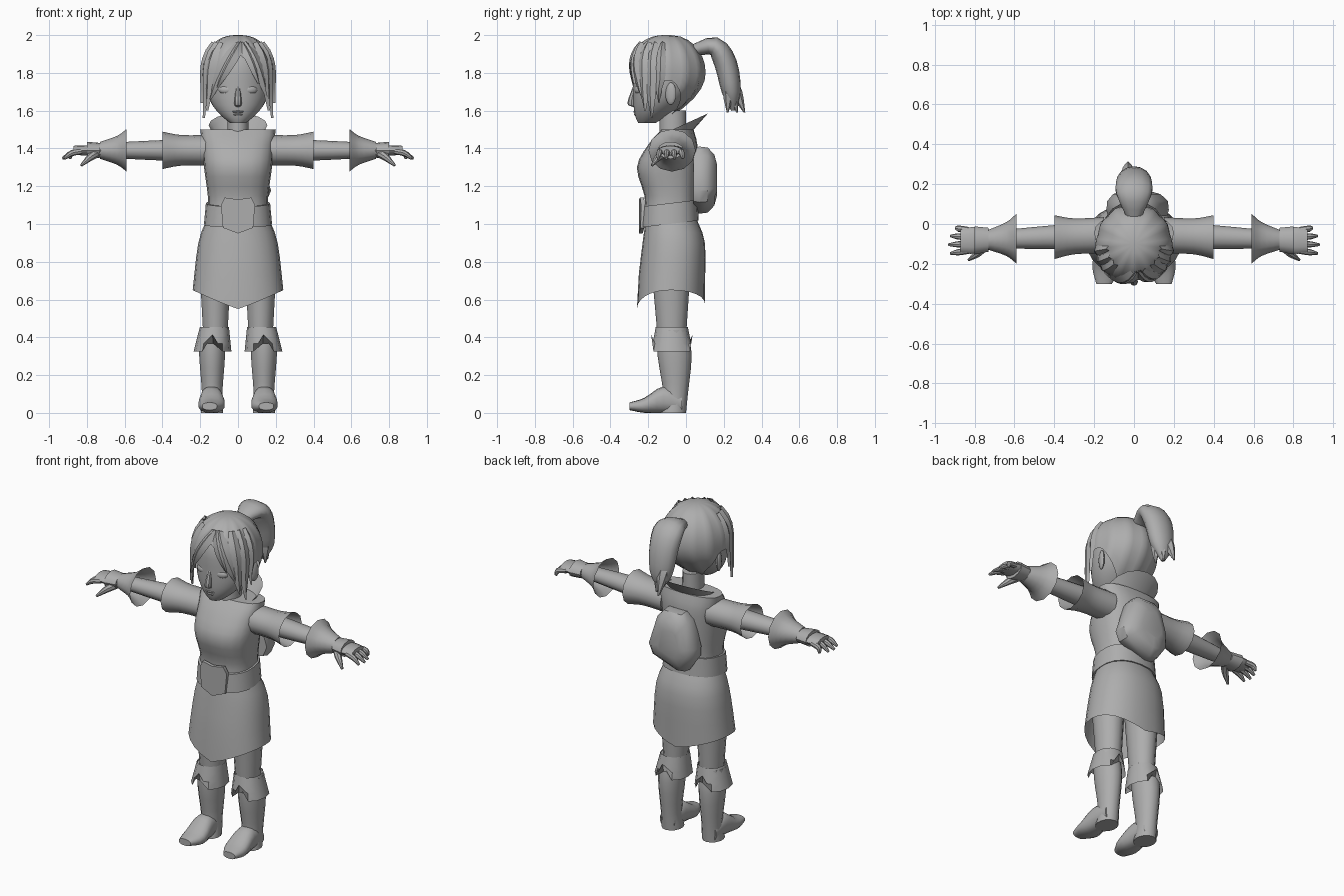
import bpy, bmesh
from math import sin, cos, pi, sqrt, copysign, radians
from mathutils import Vector, Matrix

cube = bpy.data.objects.get("Cube")
if cube:
    bpy.data.objects.remove(cube, do_unlink=True)

GREY = (0.42, 0.42, 0.42, 1)
grey = bpy.data.materials.new("plain_grey")
grey.use_nodes = True
grey.diffuse_color = GREY
grey.node_tree.nodes["Principled BSDF"].inputs["Base Color"].default_value = GREY
parts = []


def finish(name, bm, mirror=False):
    bmesh.ops.recalc_face_normals(bm, faces=bm.faces)
    mesh = bpy.data.meshes.new(name)
    bm.to_mesh(mesh)
    bm.free()
    mesh.materials.append(grey)
    part = bpy.data.objects.new(name, mesh)
    bpy.context.scene.collection.objects.link(part)
    if mirror:
        part.modifiers.new("mirror", 'MIRROR')
    parts.append(part)


def skin(name, rings, start=True, end=True, mirror=False, wrap=True):
    """Join rings of points with quads and cap the ends."""
    bm = bmesh.new()
    loops = [[bm.verts.new(point) for point in ring] for ring in rings]
    count = len(loops[0])
    for low, high in zip(loops, loops[1:]):
        for i in range(count if wrap else count - 1):
            j = (i + 1) % count
            bm.faces.new((low[i], low[j], high[j], high[i]))
    if start:
        bm.faces.new(loops[0])
    if end:
        bm.faces.new(loops[-1])
    finish(name, bm, mirror)


def refine(stations, steps=3):
    """Pass a smooth curve through the stations."""
    keys = [Vector(s) for s in stations]
    keys = [keys[0] * 2 - keys[1]] + keys + [keys[-1] * 2 - keys[-2]]
    result = []
    for a, b, c, d in zip(keys, keys[1:], keys[2:], keys[3:]):
        for i in range(steps):
            t = i / steps
            result.append(b + (c - a) * t / 2 + (a * 2 - b * 5 + c * 4 - d) * t * t / 2
                          + (b * 3 - a - c * 3 + d) * t ** 3 / 2)
    return result + [keys[-2]]


def loft(name, stations, sides=14, across='X', axis=None, square=1, edge=None, **options):
    """Sweep ellipses (x, y, z, radius across, other radius); angle 0 is the front."""
    stations = refine(stations)
    spine = [s.to_3d() if len(s) == 3 else Vector(s[:3]) for s in stations]
    side = Vector((across == 'X', across == 'Y', 0))
    last = len(spine) - 1
    rings = []
    for i, station in enumerate(stations):
        along = Vector(axis) if axis else spine[min(i + 1, last)] - spine[max(i - 1, 0)]
        depth = along.cross(side).normalized()
        width = depth.cross(along).normalized()
        ring = []
        for k in range(sides):
            angle = 2 * pi * k / sides
            s, c = (copysign(abs(f) ** square, f) for f in (sin(angle), cos(angle)))
            point = spine[i] + width * station[3] * s - depth * station[4] * c
            if edge and i == last:
                point.z += edge(angle)
            ring.append(point)
        rings.append(ring)
    skin(name, rings, **options)


def upright(name, rows, x=0, **options):
    """Vertical loft from rows (z, front y, back y, half width)."""
    loft(name, [(x, (front + back) / 2, z, width, (back - front) / 2)
                for z, front, back, width in rows], axis=(0, 0, 1), **options)


def limb(name, *rows, flat=.9, **options):
    """Mirrored loft outward along the arm from rows (x, radius)."""
    loft(name, [(x, -.05 - x / 25, 1.39, r, r * flat) for x, r in rows],
         sides=12, across='Y', axis=(1, 0, 0), mirror=True, **options)


def ball(name, center, size, mirror=False, turn=0):
    bm = bmesh.new()
    matrix = Matrix.Translation(center) @ Matrix.Rotation(turn, 4, 'Z') @ Matrix.Diagonal((*size, 1))
    bmesh.ops.create_uvsphere(bm, u_segments=12, v_segments=8, radius=1, matrix=matrix)
    finish(name, bm, mirror)


# Head: a dome above the temples, narrowing to the chin below
CHIN, TEMPLE, CROWN = 1.53, 1.8, 1.98


def scalp(angle, z, lift=0):
    z_in = min(max(z, CHIN), CROWN)
    if z_in > TEMPLE:
        k = sqrt(1 - ((z_in - TEMPLE) / (CROWN - TEMPLE)) ** 2)
        width, front, back = .17 * k, -.1 - .18 * k, -.1 + .18 * k
    else:
        t = (TEMPLE - z_in) / (TEMPLE - CHIN)
        width, front, back = .17 * (1 - .8 * t ** 3), -.28 + .03 * t ** 6, .08 - t * t / 4
    rise = lift * max(0, z - TEMPLE) / (CROWN - TEMPLE)
    return Vector(((width + lift) * sin(angle),
                   (front + back) / 2 - ((back - front) / 2 + lift) * cos(angle), z + rise))


turns = [2 * pi * k / 48 - pi for k in range(48)]
skin("head", [[scalp(a, CHIN + (CROWN - CHIN) * (1 - cos(pi * i / 16)) / 2) for a in turns]
              for i in range(1, 16)])
upright("neck", [(1.4, -.14, 0, .06), (1.6, -.14, 0, .055)])
loft("nose", [(0, -.27, 1.73, .01, .01), (0, -.29, 1.64, .02, .02), (0, -.27, 1.62, .01, .01)],
     sides=8, axis=(0, 0, 1))
ball("eyes", scalp(.45, 1.71, -.01), (.037, .016, .022), True, .3)
ball("upper_lip", scalp(0, 1.595, -.01), (.034, .015, .007))
ball("lower_lip", scalp(0, 1.58, -.01), (.027, .015, .008))
ball("ears", scalp(pi / 2, 1.69, .005) + Vector((0, .04, 0)), (.014, .03, .06), True, -.3)


# Combed hair with an open face and a low nape
def hairline(angle):
    angle = abs(angle)
    if angle < 1.75:
        return max(1.76, 1.89 - angle / 9)
    return 1.76 - .2 * min(1, angle - 1.75)


hair = []
for i in range(13):
    t = (i / 12) ** 1.6
    hair.append([scalp(a, CROWN + (hairline(a) - CROWN) * t, .02 + .004 * cos(12 * a) * min(1, 3 * t))
                 for a in turns])
skin("hair_cap", hair, end=False)


def lock(name, root, tip, tip_z, width):
    """Tapered strand lying on the scalp, then hanging straight."""
    rings = []
    for i in range(9):
        t = i / 8
        z = 1.94 + (tip_z - 1.94) * t
        angle = root + (tip - root) * t ** .8
        spread = width * min(1, .5 + 2 * t) * (1 - t ** 2.5) + .01
        ring = []
        for s in (-1, 0, 1):
            point = scalp(angle + s * spread, max(z, 1.72), .034 - .012 * abs(s))
            point.z = min(point.z, z) if z < 1.72 else point.z
            ring.append(point)
        rings.append(ring)
    skin(name, rings, start=False, end=False, wrap=False)


lock("fringe_right_inner", .1, -.6, 1.72, .22)
lock("fringe_right_outer", 0, -.85, 1.66, .26)
lock("fringe_left_inner", .16, .6, 1.74, .16)
lock("fringe_left_outer", .3, .9, 1.67, .25)
for word, sign in (("left", 1), ("right", -1)):
    lock(word + "_temple_lock", sign * .8, sign, 1.6, .24)
    lock(word + "_cheek_lock", sign * 1.1, sign * 1.2, 1.56, .2)
    lock(word + "_ear_lock", sign * 1.4, sign * 1.4, 1.64, .15)

# Ponytail with split tips
loft("ponytail", [(0, .04, 1.92, .04, .03), (0, .15, 1.94, .09, .05), (0, .21, 1.85, .09, .06),
                  (0, .24, 1.7, .07, .05), (0, .25, 1.6, .01, .01)])
for word, x, y in (("left", .03, .22), ("middle", .01, .27), ("right", -.03, .31)):
    loft("ponytail_tip_" + word, [(x, .23, 1.78, .04, .03), (x, (y + .23) / 2, 1.69, .03, .03),
                                  (x, y, 1.59, .004, .004)], sides=6)

# Tunic, collar and belt
upright("tunic", [(1.05, -.22, .05, .16), (1.15, -.22, .05, .16), (1.3, -.26, .06, .18),
                  (1.42, -.2, .06, .19), (1.5, -.13, .04, .2)], sides=20, square=.8)
loft("collar", [(0, -.06, 1.447, .115, .1), (0, -.02, 1.523, .155, .15)], sides=16,
     axis=(0, -.46, 1), start=False, end=False)
loft("belt", [(0, -.087, 1, .18, .155), (0, -.087, 1.11, .17, .15)], sides=20,
     axis=(0, -.12, 1), square=.85)
half = [(0, 1.13), (.07, 1.14), (.09, 1.1), (.08, .98), (0, .95)]
outline = half + [(-x, z) for x, z in half[-2:0:-1]]
skin("belt_plate", [[(x, y + 1.5 * x * x, z) for x, z in outline] for y in (-.25, -.23)])


# Skirt with a pointed front and a shallower point behind
def skirt_hem(angle):
    return -(.1 if cos(angle) > 0 else .07) * (1 - abs(sin(angle)))


upright("skirt", [(1.04, -.21, .05, .16), (.9, -.23, .1, .21), (.65, -.26, .1, .24)],
        sides=24, square=.9, start=False, end=False, edge=skirt_hem)

# Pack on the back: a five-sided outline with clipped corners, domed outward
corners = [Vector(c) for c in ((.1, 1.41), (-.08, 1.41), (-.15, 1.17), (-.06, 1.04), (.19, 1.13))]
clipped = []
for a, b in zip(corners, corners[1:] + corners[:1]):
    clipped += [a.lerp(b, 1 / 6), a.lerp(b, 5 / 6)]
middle = sum(corners, Vector((0, 0))) / len(corners)
layers = []
for y, size in ((.04, .95), (.07, 1), (.115, .97), (.15, .76), (.165, .45)):
    layers.append([(p.x, y, p.y) for p in (middle.lerp(c, size) for c in clipped)])
skin("back_pack", layers)

# Legs, boots and notched cuffs
upright("legs", [(.85, -.19, .03, .09), (.4, -.15, 0, .065)], x=.12, mirror=True)
upright("boots", [(.44, -.15, .01, .07), (.3, -.15, .03, .07), (.1, -.12, .01, .055),
                  (0, -.14, 0, .06)], x=.137, mirror=True)
loft("feet", [(.14, -.02, .05, .05, .05), (.14, -.12, .07, .06, .07), (.14, -.22, .04, .07, .04),
              (.15, -.3, .035, .04, .02)], axis=(0, -1, 0), square=.85, mirror=True)


def cuff_hem(angle):
    return .09 * max(0, 1 - 2 * abs(sin(angle)))


loft("boot_cuffs", [(.125, -.075, .455, .077, .085), (.135, -.075, .325, .1, .11)], sides=12,
     axis=(0, 0, 1), square=.9, edge=cuff_hem, start=False, end=False, mirror=True)

# Sleeves, arms, gauntlets and palms
limb("sleeves", (.15, .09), (.3, .09), (.4, .11), end=False)
limb("arms", (.2, .07), (.5, .055), (.72, .042))
limb("gauntlets", (.59, .125), (.64, .085), (.73, .05), start=False)
limb("hand_bands", (.73, .06), (.8, .07), flat=.65)
limb("palms", (.72, .05), (.8, .067), (.87, .06), flat=.4)

# Fingers fan out and droop; the thumb points forward and down
for i, word in enumerate(("little", "ring", "middle", "index")):
    y = -.03 - .035 * i
    tip = .93 - .01 * (i - 2) ** 2
    fan = (y + .085) / 4
    loft(word + "_fingers", [(.83, y, 1.385, .015, .016), (.88, y + fan / 2, 1.375, .016, .016),
                             (tip, y + fan, 1.346, .007, .007)], sides=8, across='Y', mirror=True)
loft("thumbs", [(.74, -.1, 1.38, .025, .025), (.78, -.145, 1.355, .02, .02),
                (.83, -.18, 1.31, .007, .007)], sides=8, across='Y', mirror=True)

# Smooth shading with sharp folds
bpy.ops.object.select_all(action='DESELECT')
for part in parts:
    part.select_set(True)
bpy.context.view_layer.objects.active = parts[0]
bpy.ops.object.shade_smooth_by_angle(angle=radians(40))
